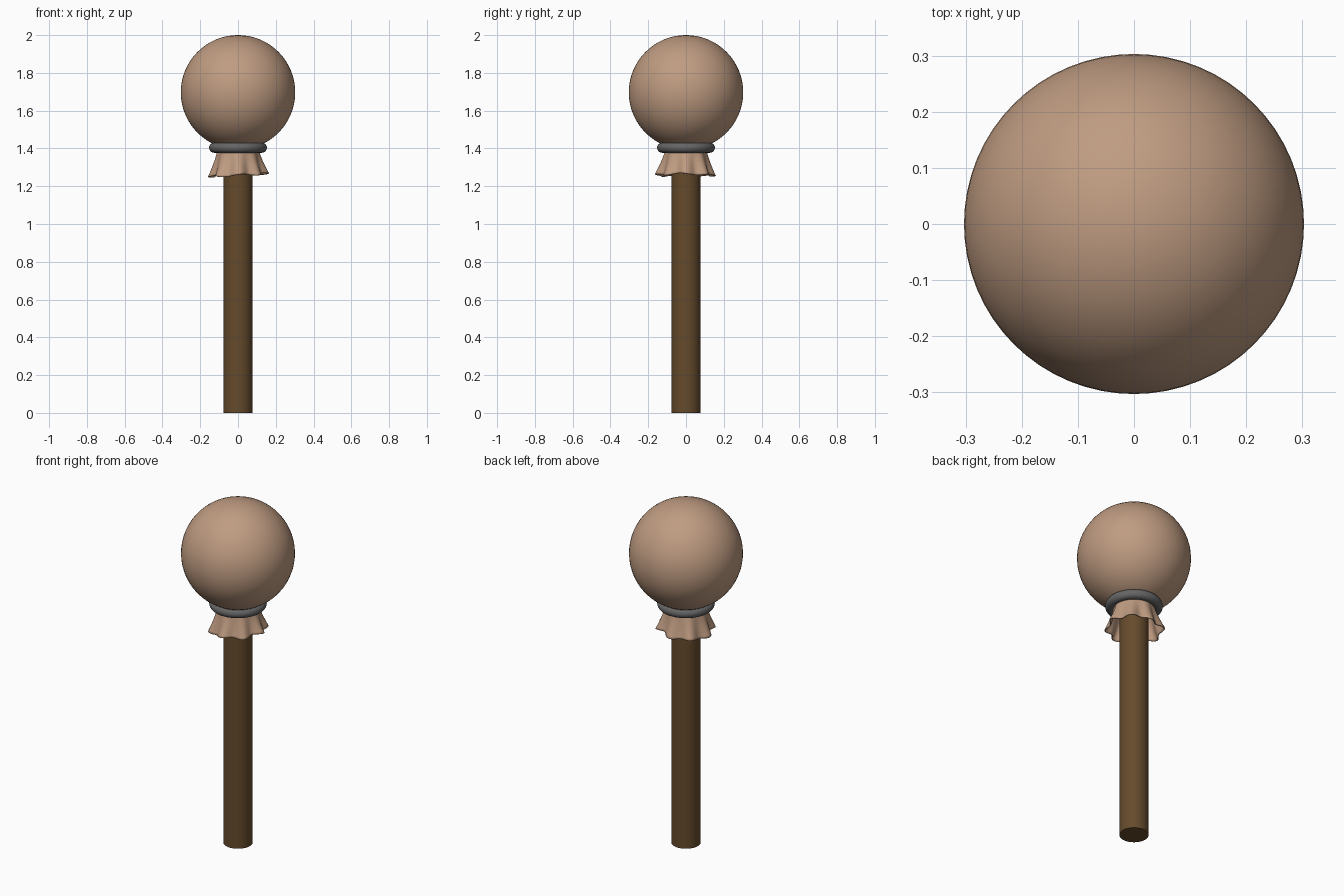
import bpy, bmesh, math

if "Cube" in bpy.data.objects:
    bpy.data.objects.remove(bpy.data.objects["Cube"])


def material(name, rgb):
    m = bpy.data.materials.new(name)
    m.diffuse_color = (*rgb, 1)
    m.use_nodes = True
    m.node_tree.nodes["Principled BSDF"].inputs["Base Color"].default_value = m.diffuse_color
    return m


def finish(name, mat):
    ob = bpy.context.object
    ob.name = name
    ob.data.materials.append(mat)
    bpy.ops.object.shade_smooth_by_angle(angle=math.radians(40))
    return ob


cloth = material("cloth", (0.52, 0.33, 0.22))
wood = material("wood", (0.13, 0.07, 0.025))
cord = material("cord", (0.13, 0.13, 0.13))

# Wooden handle, running up into the padded head
bpy.ops.mesh.primitive_cylinder_add(vertices=64, radius=0.078, depth=1.43, location=(0, 0, 0.715))
finish("handle", wood)

# Round padded head
bpy.ops.mesh.primitive_uv_sphere_add(segments=64, ring_count=32, radius=0.303, location=(0, 0, 1.697))
finish("padded_head", cloth)

# Binding ring round the neck
bpy.ops.mesh.primitive_torus_add(major_radius=0.126, minor_radius=0.027, major_segments=64,
                                 minor_segments=20, location=(0, 0, 1.404))
finish("binding_ring", cord)

# Loose gathered cloth below the ring: flared skirt with folds growing to the hem
SEG, ROWS, TOP = 128, 14, 1.42
bm = bmesh.new()
rows = []
for i in range(ROWS + 1):
    t = i / ROWS
    row = []
    for j in range(SEG):
        a = 2 * math.pi * j / SEG
        fold = math.cos(8 * a + 0.3 * math.sin(a)) + 0.35 * math.sin(3 * a + 0.6)
        r = 0.105 + 0.044 * t ** 1.5 + 0.013 * t ** 1.3 * fold
        hem = 1.259 + 0.007 * math.cos(a) + 0.005 * math.cos(5 * a + 1)
        row.append(bm.verts.new((r * math.cos(a), r * math.sin(a), TOP + (hem - TOP) * t)))
    rows.append(row)
for lower, upper in zip(rows[1:], rows):
    for j in range(SEG):
        k = (j + 1) % SEG
        bm.faces.new((lower[j], lower[k], upper[k], upper[j]))
mesh = bpy.data.meshes.new("cloth_skirt")
bm.to_mesh(mesh)
bm.free()
skirt = bpy.data.objects.new("cloth_skirt", mesh)
bpy.context.collection.objects.link(skirt)
bpy.ops.object.select_all(action='DESELECT')
skirt.select_set(True)
bpy.context.view_layer.objects.active = skirt
finish("cloth_skirt", cloth)
solid = skirt.modifiers.new("thickness", 'SOLIDIFY')
solid.thickness = 0.006
